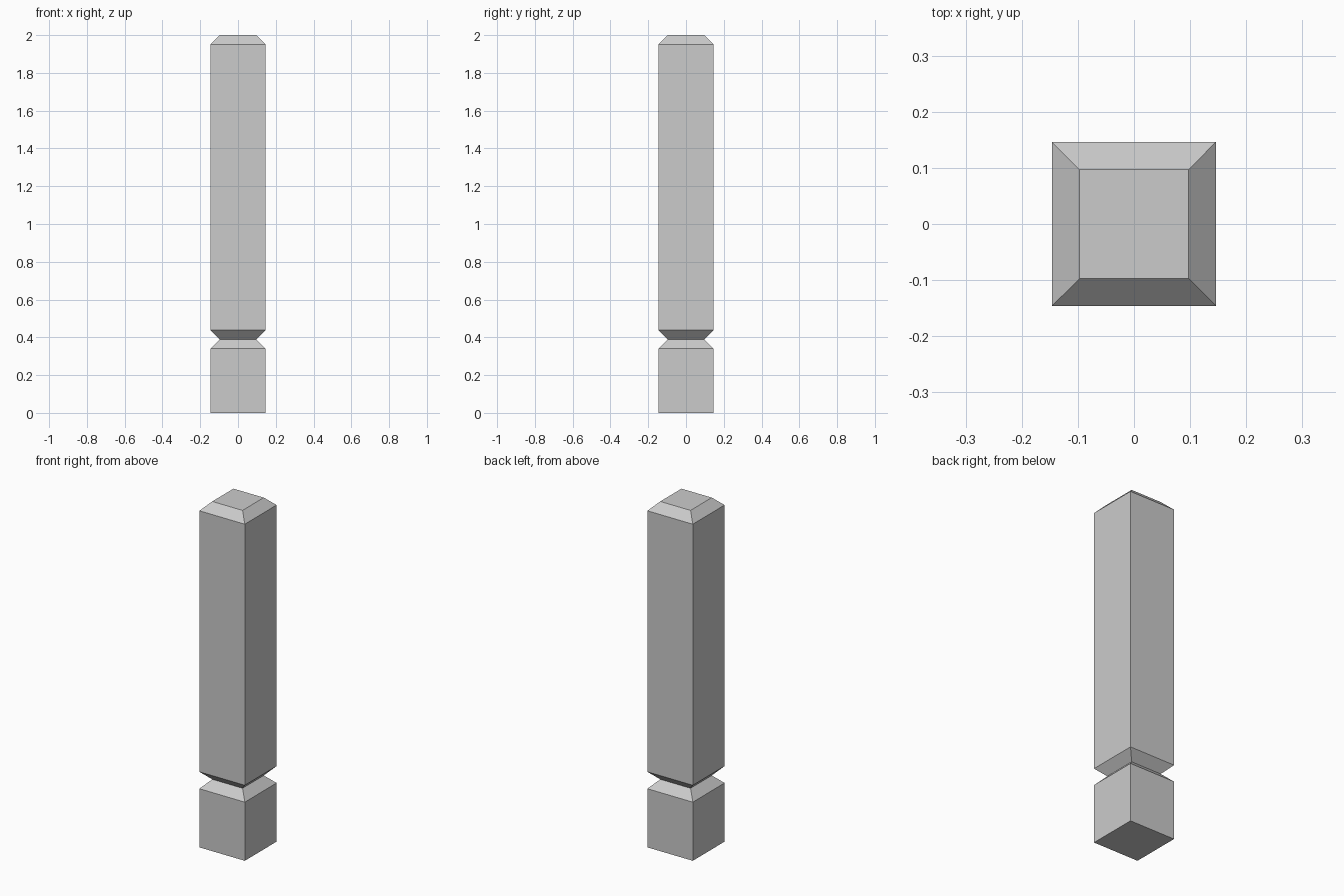
import bpy, bmesh

if "Cube" in bpy.data.objects:
    bpy.data.objects.remove(bpy.data.objects["Cube"])

W, N = 0.1457, 0.0972  # half widths: full body and chamfered ends

# square post profile: (half width, height)
PROFILE = [(W, 0), (W, 0.34), (N, 0.389), (W, 0.438), (W, 1.9515), (N, 2.0)]


def square_post(name, profile):
    bm = bmesh.new()
    rings = [[bm.verts.new((sx * r, sy * r, z))
              for sx, sy in ((-1, -1), (1, -1), (1, 1), (-1, 1))]
             for r, z in profile]
    # side walls between successive rings
    for a, b in zip(rings, rings[1:]):
        for i in range(4):
            j = (i + 1) % 4
            bm.faces.new((a[i], a[j], b[j], b[i]))
    # end caps
    bm.faces.new(rings[0][::-1])
    bm.faces.new(rings[-1])
    mesh = bpy.data.meshes.new(name)
    bm.to_mesh(mesh)
    bm.free()
    obj = bpy.data.objects.new(name, mesh)
    bpy.context.collection.objects.link(obj)
    return obj


# bollard post with grooved base and chamfered top
square_post("post", PROFILE)
